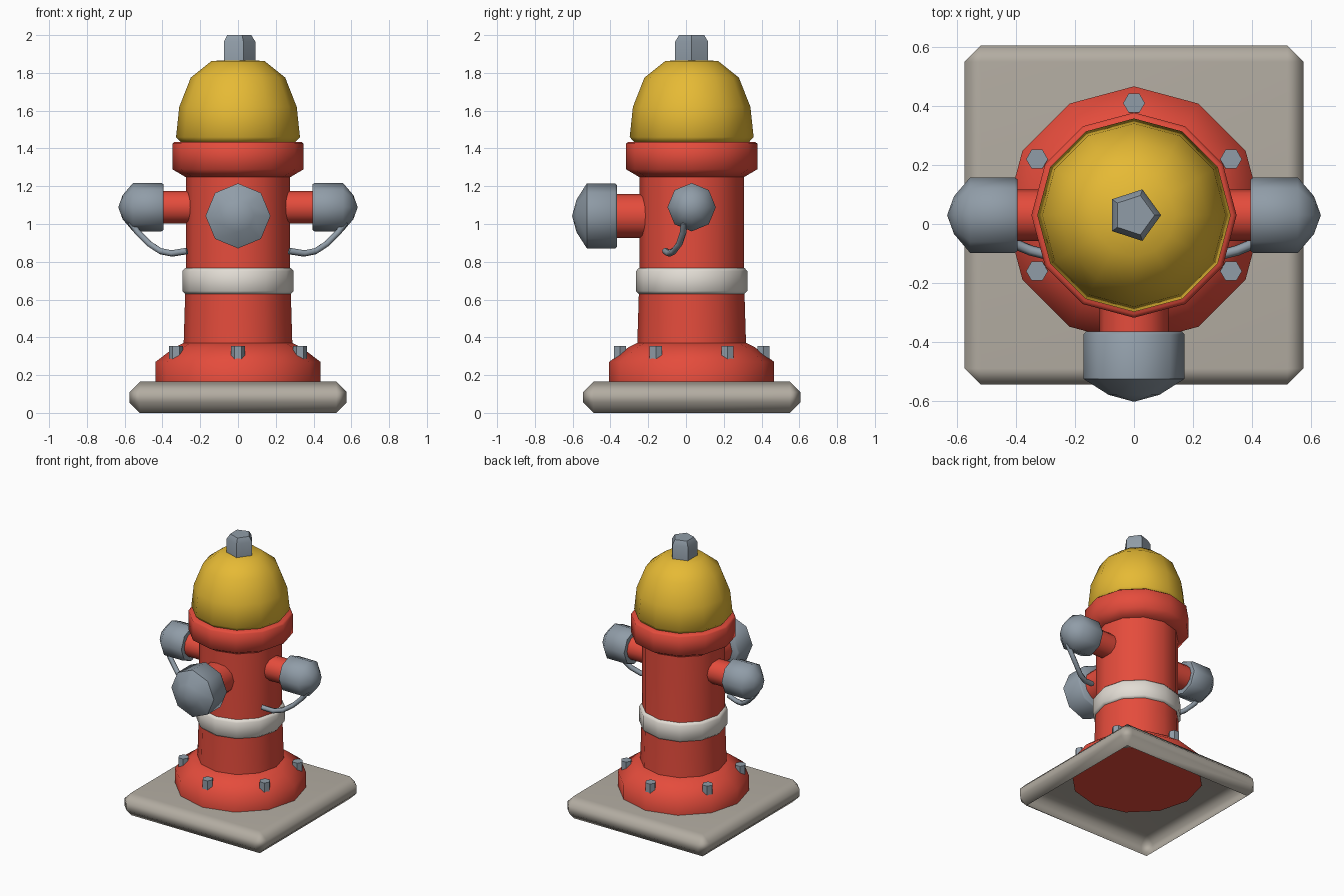
import bpy, bmesh
from math import pi, sin, cos, radians
from mathutils import Matrix, Vector

cube = bpy.data.objects.get("Cube")
if cube:
    bpy.data.objects.remove(cube, do_unlink=True)

CY = 0.03  # y of the vertical axis


def material(name, rgb):
    m = bpy.data.materials.new(name)
    m.use_nodes = True
    m.diffuse_color = (*rgb, 1)
    bsdf = next(n for n in m.node_tree.nodes if n.type == 'BSDF_PRINCIPLED')
    bsdf.inputs["Base Color"].default_value = (*rgb, 1)
    bsdf.inputs["Roughness"].default_value = 0.6
    return m


RED = material("red paint", (0.78, 0.072, 0.045))
YELLOW = material("yellow paint", (0.79, 0.49, 0.035))
STEEL = material("grey steel", (0.28, 0.335, 0.39))
WHITE = material("off white", (0.76, 0.72, 0.66))
STONE = material("concrete", (0.45, 0.415, 0.36))


def finish(name, bm, mat, angle):
    mesh = bpy.data.meshes.new(name)
    bm.to_mesh(mesh)
    bm.free()
    mesh.materials.append(mat)
    ob = bpy.data.objects.new(name, mesh)
    bpy.context.collection.objects.link(ob)
    bpy.ops.object.select_all(action='DESELECT')
    ob.select_set(True)
    bpy.context.view_layer.objects.active = ob
    bpy.ops.object.shade_smooth_by_angle(angle=radians(angle))
    return ob


def lathe(name, profile, sides, mat, origin=(0, CY, 0), axis=(0, 0, 1), angle=60):
    """Revolve (radius, height) points about an axis, closing both ends."""
    bm = bmesh.new()
    turn = Vector((0, 0, 1)).rotation_difference(Vector(axis)).to_matrix().to_4x4()
    place = Matrix.Translation(origin) @ turn
    rings = []
    for r, h in profile:
        if r == 0:
            rings.append([bm.verts.new(place @ Vector((0, 0, h)))] * sides)
        else:
            rings.append([bm.verts.new(place @ Vector(
                (r * cos(2 * pi * i / sides), r * sin(2 * pi * i / sides), h)))
                for i in range(sides)])
    for a, b in zip(rings, rings[1:]):
        for i in range(sides):
            j = (i + 1) % sides
            bm.faces.new(list(dict.fromkeys((a[i], a[j], b[j], b[i]))))
    for ring in (rings[0], rings[-1]):
        if ring[0] is not ring[1]:
            bm.faces.new(ring)
    bmesh.ops.recalc_face_normals(bm, faces=bm.faces)
    return finish(name, bm, mat, angle)


# Concrete slab: a chamfered shell, open underneath
bm = bmesh.new()
bmesh.ops.create_cube(bm, size=1, matrix=Matrix.Translation((0, CY, 0.0825))
                      @ Matrix.Diagonal((1.15, 1.15, 0.165, 1)))
bmesh.ops.bevel(bm, geom=bm.edges[:], offset=0.055, segments=1, affect='EDGES')
bm.normal_update()
bmesh.ops.delete(bm, geom=[f for f in bm.faces if f.normal.z < -0.99], context='FACES')
slab = finish("base_slab", bm, STONE, 60)
slab.modifiers.new("flat faces", 'WEIGHTED_NORMAL').keep_sharp = True

# Body
lathe("bottom_flange", [(0.437, 0.16), (0.437, 0.27), (0.335, 0.347), (0.285, 0.372)], 12, RED)
lathe("barrel", [(0.288, 0.36), (0.276, 0.75), (0.276, 1.27)], 12, RED)
lathe("white_band", [(0.28, 0.63), (0.295, 0.645), (0.295, 0.75), (0.28, 0.768)], 12, WHITE)
lathe("collar", [(0.28, 1.25), (0.348, 1.29), (0.348, 1.425), (0.335, 1.435)], 12, RED)

# Dome and its nut
lathe("dome", [(0.30, 1.43), (0.328, 1.46), (0.311, 1.62), (0.25, 1.775),
               (0.14, 1.863), (0, 1.87)], 12, YELLOW)
lathe("top_nut", [(0.092, 1.85), (0.092, 1.965), (0.07, 2.0)], 5, STEEL, angle=30)

# Flange bolts
for i in range(6):
    a = radians(30 + 60 * i)
    spot = (0.38 * cos(a), CY + 0.38 * sin(a), 0)
    lathe(f"flange_bolt_{i + 1}", [(0.037, 0.285), (0.037, 0.353)], 6, STEEL, spot, angle=30)


def outlet(name, origin, axis, neck_r, cap_r, start, shoulder, tip):
    """Red neck with a domed steel cap, measured along the axis."""
    lathe(name + "_neck", [(neck_r, 0.15), (neck_r, start + 0.02)], 12, RED, origin, axis)
    rise = tip - shoulder
    lathe(name + "_cap", [(cap_r * 0.95, start), (cap_r, start + 0.01), (cap_r, shoulder),
                          (cap_r * 0.5, shoulder + rise * 0.7), (0, tip)],
          8, STEEL, origin, axis, 54)


outlet("front_outlet", (0, CY, 1.043), (0, -1, 0), 0.117, 0.172, 0.395, 0.555, 0.633)
for side, s in (("left", 1), ("right", -1)):
    outlet(side + "_outlet", (0, CY, 1.089), (s, 0, 0), 0.087, 0.128, 0.395, 0.556, 0.634)

    # Hanging cable from the cap back to the barrel
    path = [(0.57, -0.01, 1.01), (0.53, -0.015, 0.955), (0.47, -0.035, 0.895),
            (0.41, -0.065, 0.856), (0.35, -0.09, 0.844), (0.27, -0.11, 0.857)]
    curve = bpy.data.curves.new(side + "_cable", 'CURVE')
    curve.dimensions = '3D'
    curve.bevel_depth = 0.018
    curve.bevel_resolution = 1
    curve.use_fill_caps = True
    spline = curve.splines.new('POLY')
    spline.points.add(len(path) - 1)
    for p, (x, y, z) in zip(spline.points, path):
        p.co = (s * x, y, z, 1)
    curve.materials.append(STEEL)
    bpy.context.collection.objects.link(bpy.data.objects.new(side + "_cable", curve))
